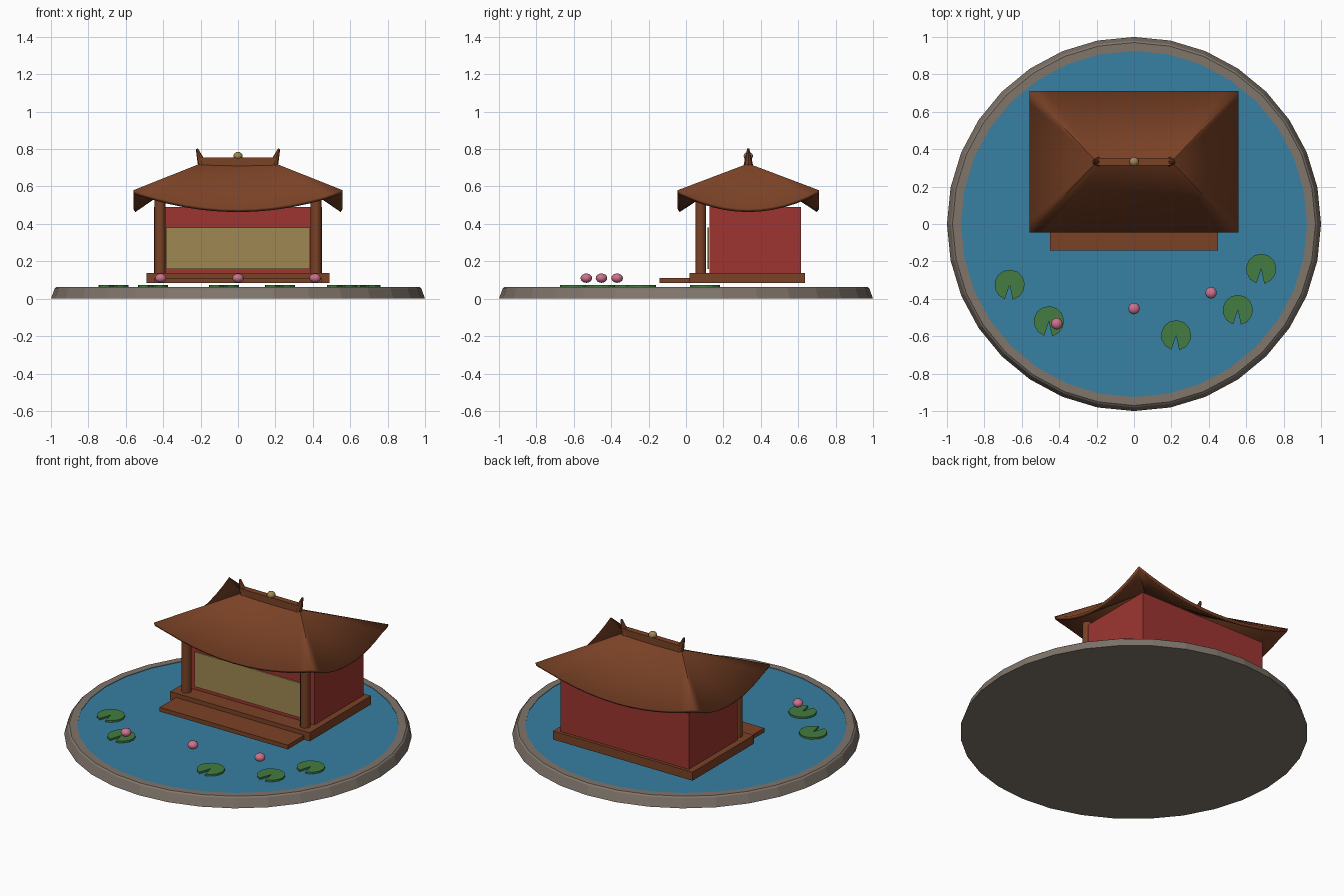
import bpy, bmesh, math
from mathutils import Vector

if "Cube" in bpy.data.objects:
    bpy.data.objects.remove(bpy.data.objects["Cube"])


def material(name, rgb):
    m = bpy.data.materials.new(name)
    m.diffuse_color = (*rgb, 1)
    m.use_nodes = True
    m.node_tree.nodes["Principled BSDF"].inputs["Base Color"].default_value = m.diffuse_color
    return m


STONE = material("stone_grey", (0.215, 0.177, 0.145))
WATER = material("water_blue", (0.038, 0.215, 0.36))
WOOD = material("wood_brown", (0.195, 0.054, 0.019))
RED = material("wall_red", (0.34, 0.036, 0.030))
GOLD = material("gold", (0.35, 0.243, 0.085))
GREEN = material("leaf_green", (0.058, 0.20, 0.052))
PINK = material("lotus_pink", (0.60, 0.17, 0.27))
CY = 0.333  # depth of the pavilion's centre line


def finish(name, bm, mat, smooth=False):
    me = bpy.data.meshes.new(name)
    bm.to_mesh(me)
    bm.free()
    me.materials.append(mat)
    ob = bpy.data.objects.new(name, me)
    bpy.context.collection.objects.link(ob)
    if smooth:
        bpy.ops.object.select_all(action='DESELECT')
        ob.select_set(True)
        bpy.context.view_layer.objects.active = ob
        bpy.ops.object.shade_smooth_by_angle(angle=math.radians(40))
    return ob


def box(name, lo, hi, mat):
    lo, hi = Vector(lo), Vector(hi)
    bm = bmesh.new()
    bmesh.ops.create_cube(bm, size=1)
    for v in bm.verts:
        v.co = (lo + hi) / 2 + v.co * (hi - lo)
    return finish(name, bm, mat)


def cone(name, a, b, r1, r2, sides, mat):
    a, b = Vector(a), Vector(b)
    bm = bmesh.new()
    bmesh.ops.create_cone(bm, cap_ends=True, segments=sides, radius1=r1,
                          radius2=r2, depth=(b - a).length)
    rot = (b - a).to_track_quat('Z', 'Y')
    for v in bm.verts:
        v.co = (a + b) / 2 + rot @ v.co
    return finish(name, bm, mat, True)


def ball(name, centre, r, rz, mat):
    bm = bmesh.new()
    bmesh.ops.create_uvsphere(bm, u_segments=14, v_segments=8, radius=1)
    for v in bm.verts:
        v.co = Vector(centre) + Vector((v.co.x * r, v.co.y * r, v.co.z * rz))
    return finish(name, bm, mat, True)


def basin():
    # stone rim turned from a profile, closed underneath
    bm = bmesh.new()
    n = 32
    rings = []
    for r, z in ((1.0, 0), (0.98, 0.055), (0.97, 0.063), (0.925, 0.063), (0.925, 0.05)):
        rings.append([bm.verts.new((r * math.cos(2 * math.pi * i / n),
                                    r * math.sin(2 * math.pi * i / n), z)) for i in range(n)])
    for p, q in zip(rings, rings[1:]):
        for i in range(n):
            j = (i + 1) % n
            bm.faces.new((p[i], p[j], q[j], q[i]))
    bm.faces.new(rings[0][::-1])
    finish("pond_basin", bm, STONE)
    # water disc
    bm = bmesh.new()
    bmesh.ops.create_circle(bm, cap_ends=True, segments=n, radius=0.926)
    for v in bm.verts:
        v.co.z = 0.06
    bmesh.ops.recalc_face_normals(bm, faces=bm.faces)
    if next(iter(bm.faces)).normal.z < 0:
        bmesh.ops.reverse_faces(bm, faces=bm.faces)
    finish("water", bm, WATER)


def roof():
    # hipped roof ruled between the ridge and eaves that sweep up at the corners
    bm = bmesh.new()
    ex, ey, rx = 0.56, 0.378, 0.2
    corners = [(-ex, -ey), (ex, -ey), (ex, ey), (-ex, ey)]
    n = 12
    for k in range(4):
        a, b = corners[k], corners[(k + 1) % 4]
        rows = []
        for i in range(n + 1):
            t = i / n
            x, y = a[0] + (b[0] - a[0]) * t, a[1] + (b[1] - a[1]) * t
            top_x = x * rx / ex if k % 2 == 0 else math.copysign(rx, x)
            eave = bm.verts.new((x, CY + y, 0.48 + 0.10 * (2 * t - 1) ** 2))
            rows.append((eave, (top_x, CY, 0.723)))
        if k % 2 == 0:
            tops = [bm.verts.new(p) for _, p in rows]
        else:
            tops = [bm.verts.new(rows[0][1])] * (n + 1)
        for i in range(n):
            f = [rows[i][0], rows[i + 1][0], tops[i + 1]]
            if tops[i] is not tops[i + 1]:
                f.append(tops[i])
            bm.faces.new(f)
    bmesh.ops.remove_doubles(bm, verts=bm.verts, dist=1e-4)
    ob = finish("roof", bm, WOOD, True)
    mod = ob.modifiers.new("thickness", 'SOLIDIFY')
    mod.thickness = 0.02
    mod.offset = -1


def lily_pad(x, y):
    # round leaf with a notch toward the front
    bm = bmesh.new()
    pts = [(x, y)]
    for i in range(13):
        a = math.radians(282 + 330 * i / 12)
        pts.append((x + 0.081 * math.cos(a), y + 0.081 * math.sin(a)))
    face = bm.faces.new([bm.verts.new((px, py, 0.063)) for px, py in pts])
    ext = bmesh.ops.extrude_face_region(bm, geom=[face], use_keep_orig=True)
    for v in ext["geom"]:
        if isinstance(v, bmesh.types.BMVert):
            v.co.z = 0.074
    bmesh.ops.recalc_face_normals(bm, faces=bm.faces)
    finish("lily_pad", bm, GREEN)


basin()

# pavilion base
box("platform", (-0.49, 0.02, 0.083), (0.49, 0.635, 0.137), WOOD)
box("front_step", (-0.45, -0.143, 0.083), (0.45, 0.03, 0.11), WOOD)

# walls, screen and pillars
box("walls", (-0.45, 0.125, 0.137), (0.45, 0.615, 0.49), RED)
box("screen_panel", (-0.385, 0.115, 0.16), (0.385, 0.124, 0.38), GOLD)
for s in (-1, 1):
    cone("pillar", (s * 0.417, 0.079, 0.137), (s * 0.417, 0.079, 0.53), 0.029, 0.029, 12, WOOD)

# roof, ridge beam, ridge horns and finial
roof()
box("ridge_beam", (-0.2, CY - 0.019, 0.70), (0.2, CY + 0.019, 0.755), WOOD)
for s in (-1, 1):
    cone("ridge_horn", (s * 0.19, CY, 0.715), (s * 0.22, CY, 0.802), 0.025, 0.006, 8, WOOD)
ball("finial", (0, CY, 0.763), 0.025, 0.022, GOLD)

# pond plants
for x, y in ((-0.665, -0.325), (-0.455, -0.52), (0.225, -0.595),
             (0.555, -0.46), (0.68, -0.24), (-0.075, 0.10)):
    lily_pad(x, y)
for x, y in ((-0.413, -0.533), (0, -0.452), (0.412, -0.368)):
    ball("lotus_bud", (x, y, 0.11), 0.031, 0.025, PINK)
